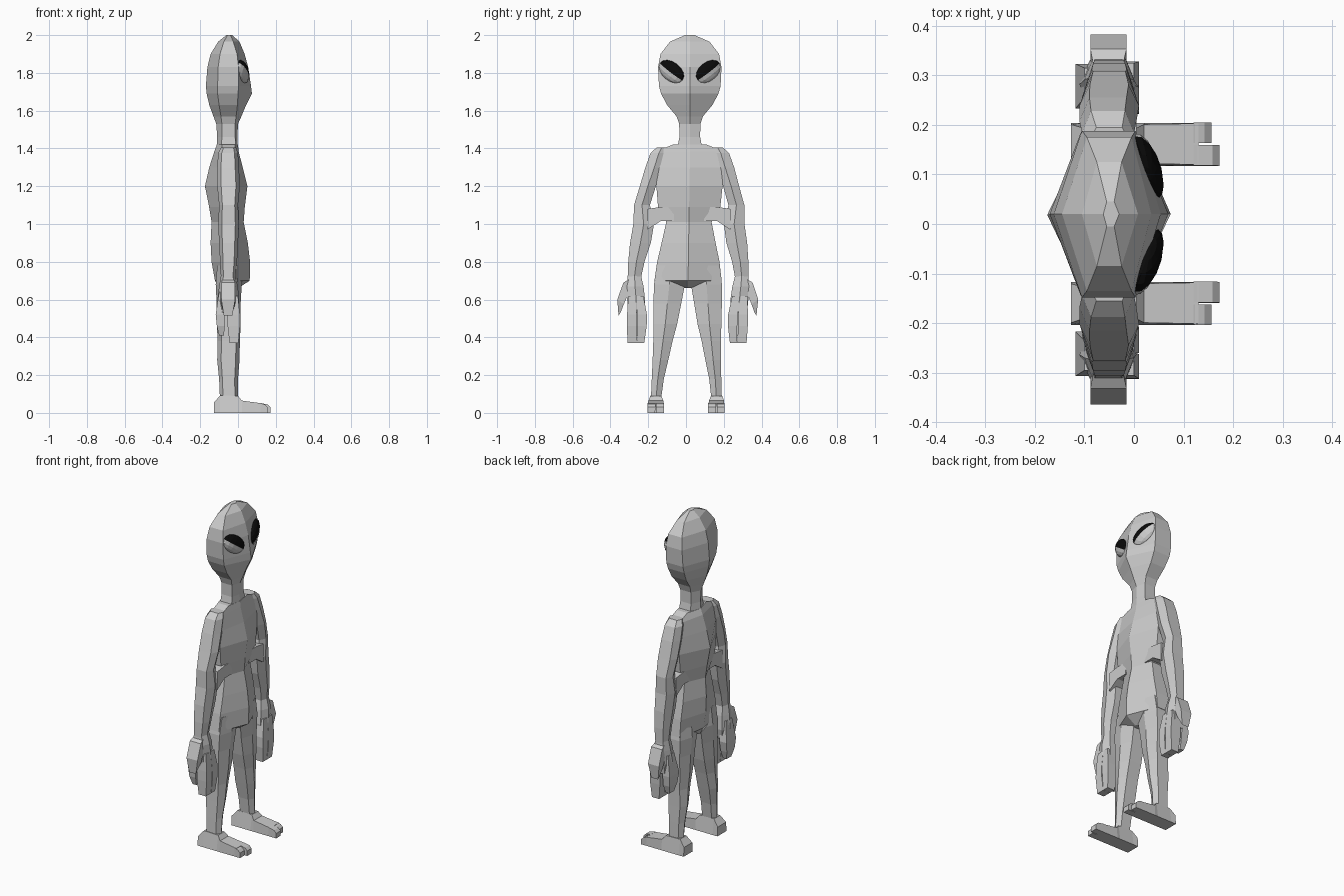
import bpy, bmesh, math
from mathutils import Vector, Matrix


def material(name, rgb):
    m = bpy.data.materials.new(name)
    m.diffuse_color = (*rgb, 1)
    return m


SKIN = material("grey skin", (0.6, 0.6, 0.6))
BLACK = material("eye black", (0.003, 0.003, 0.003))


def lean(v):
    """The body leans slightly to +y with height."""
    return Vector((v[0], v[1] + 0.02 * min(v[2], 1.3) / 1.3, v[2]))


def finish(name, bm, mats=(SKIN,)):
    bmesh.ops.recalc_face_normals(bm, faces=bm.faces)
    me = bpy.data.meshes.new(name)
    bm.to_mesh(me)
    bm.free()
    for m in mats:
        me.materials.append(m)
    ob = bpy.data.objects.new(name, me)
    bpy.context.collection.objects.link(ob)
    return ob


def loft(name, rings, side=1):
    """Skin a list of rings with equal point counts and cap both ends."""
    bm = bmesh.new()
    rows = [[bm.verts.new(lean((x, y * side, z))) for x, y, z in r] for r in rings]
    n = len(rows[0])
    for a, b in zip(rows, rows[1:]):
        for i in range(n):
            j = (i + 1) % n
            bm.faces.new((a[i], a[j], b[j], b[i]))
    bm.faces.new(rows[0])
    bm.faces.new(rows[-1])
    return finish(name, bm)


def body_ring(z, back, front, half, sb, sf):
    """Hexagon with a ridge at front and back and a flat strip on each side."""
    return [(front, 0, z), (sf, half, z), (sb, half, z),
            (back, 0, z), (sb, -half, z), (sf, -half, z)]


def limb_ring(z, y0, y1, x0, x1, flat=0.65):
    """Hexagon with flat inner and outer sides, widest in the middle."""
    c, h, m = (x0 + x1) / 2, (x1 - x0) / 2, (y0 + y1) / 2
    return [(c - h * flat, y0, z), (x0, m, z), (c - h * flat, y1, z),
            (c + h * flat, y1, z), (x1, m, z), (c + h * flat, y0, z)]


def box_ring(z, y0, y1, x0, x1):
    return [(x0, y0, z), (x0, y1, z), (x1, y1, z), (x1, y0, z)]


# Head and neck: z, back, front, half width, side strip back and front
loft("head", [body_ring(*r) for r in [
    (1.38, -0.115, 0.0, 0.07, -0.09, -0.01),
    (1.46, -0.11, -0.003, 0.055, -0.085, -0.015),
    (1.53, -0.115, 0.0, 0.056, -0.085, -0.015),
    (1.57, -0.13, 0.018, 0.07, -0.09, -0.01),
    (1.63, -0.152, 0.043, 0.12, -0.1, -0.003),
    (1.69, -0.166, 0.074, 0.152, -0.108, 0.0),
    (1.73, -0.17, 0.069, 0.163, -0.108, 0.003),
    (1.83, -0.162, 0.054, 0.168, -0.105, 0.003),
    (1.9, -0.145, 0.035, 0.155, -0.095, -0.005),
    (1.965, -0.105, 0.008, 0.105, -0.075, -0.025),
    (2.0, -0.062, -0.03, 0.025, -0.055, -0.04)]])

# Torso
loft("torso", [body_ring(*r) for r in [
    (0.66, -0.10, 0.0, 0.03, -0.08, -0.02),
    (0.70, -0.122, 0.062, 0.178, -0.09, -0.01),
    (0.80, -0.14, 0.064, 0.165, -0.09, -0.01),
    (0.90, -0.145, 0.052, 0.143, -0.09, -0.01),
    (1.01, -0.14, 0.03, 0.12, -0.085, -0.015),
    (1.09, -0.153, 0.036, 0.165, -0.09, -0.01),
    (1.20, -0.175, 0.05, 0.175, -0.09, -0.01),
    (1.30, -0.152, 0.025, 0.18, -0.09, -0.01),
    (1.385, -0.125, 0.003, 0.175, -0.085, -0.015),
    (1.42, -0.112, 0.0, 0.09, -0.085, -0.015)]])


def build_side(s, tag):
    # Arm: z, inner, outer, back, front
    loft("arm_" + tag, [limb_ring(*r) for r in [
        (1.405, 0.12, 0.175, -0.09, -0.01),
        (1.375, 0.12, 0.208, -0.105, 0.0),
        (1.30, 0.14, 0.235, -0.11, 0.005),
        (1.20, 0.178, 0.263, -0.11, 0.01),
        (1.10, 0.208, 0.292, -0.1, 0.0),
        (1.00, 0.185, 0.294, -0.105, 0.005),
        (0.90, 0.20, 0.31, -0.1, 0.0),
        (0.80, 0.232, 0.318, -0.095, -0.005),
        (0.71, 0.25, 0.32, -0.09, -0.015)]], s)

    # Web joining forearm and waist
    loft("arm_web_" + tag, [
        [(-0.1, y, a), (-0.1, y, b), (0.005, y, b), (0.005, y, a)]
        for y, a, b in [(0.08, 1.015, 1.09), (0.15, 1.015, 1.09), (0.22, 0.97, 1.08)]], s)

    # Palm, paired front fingers, back finger and outer thumb
    loft("palm_" + tag, [limb_ring(*r) for r in [
        (0.73, 0.25, 0.318, -0.09, -0.015),
        (0.67, 0.235, 0.325, -0.1, 0.0),
        (0.59, 0.225, 0.32, -0.11, 0.005),
        (0.53, 0.235, 0.315, -0.10, 0.0)]], s)
    for i, (a, b) in enumerate([(0.215, 0.264), (0.27, 0.32)]):
        shift = 0.012 if i == 0 else -0.005
        loft(f"front_finger_{i}_{tag}", [box_ring(*r) for r in [
            (0.62, 0.235 + i * 0.035, 0.27 + i * 0.045, -0.05, 0.0),
            (0.52, a, 0.268 if i == 0 else b, -0.055, 0.01),
            (0.46, a, b, -0.055, 0.01),
            (0.37, a + shift, b + min(shift, 0), -0.045, 0.002)]], s)
    loft("back_finger_" + tag, [box_ring(*r) for r in [
        (0.64, 0.245, 0.305, -0.1, -0.06),
        (0.52, 0.225, 0.315, -0.118, -0.07),
        (0.46, 0.235, 0.31, -0.112, -0.07),
        (0.41, 0.25, 0.295, -0.1, -0.075)]], s)
    loft("thumb_" + tag, [[(x0, o, zo), (x1, o, zo), (x1, i, zi), (x0, i, zi)]
         for o, zo, i, zi, x0, x1 in [
             (0.30, 0.715, 0.29, 0.64, -0.08, -0.025),
             (0.342, 0.69, 0.315, 0.63, -0.088, -0.015),
             (0.373, 0.60, 0.338, 0.575, -0.088, -0.015),
             (0.365, 0.515, 0.355, 0.53, -0.075, -0.03)]], s)

    # Leg
    loft("leg_" + tag, [limb_ring(*r) for r in [
        (0.78, 0.03, 0.16, -0.11, 0.02),
        (0.68, 0.016, 0.18, -0.118, 0.02),
        (0.58, 0.034, 0.181, -0.113, 0.014),
        (0.47, 0.054, 0.18, -0.112, 0.014),
        (0.38, 0.077, 0.179, -0.108, 0.01),
        (0.28, 0.098, 0.181, -0.11, 0.008),
        (0.18, 0.12, 0.184, -0.1, 0.0),
        (0.06, 0.135, 0.187, -0.095, 0.0)]], s)

    # Foot: x, top height, top inset
    loft("foot_" + tag, [[(x, 0.117, 0), (x, 0.117 + g, h), (x, 0.204 - g, h), (x, 0.204, 0)]
         for x, h, g in [(-0.127, 0.055, 0.004), (-0.095, 0.092, 0.014),
                         (0.0, 0.09, 0.014), (0.02, 0.065, 0.004), (0.13, 0.05, 0.002)]], s)
    for i, (a, b, tip) in enumerate([(0.117, 0.159, 0.172), (0.163, 0.204, 0.156)]):
        loft(f"toe_{i}_{tag}", [[(x, a, 0), (x, a, h), (x, b, h), (x, b, 0)]
             for x, h in [(0.12, 0.052), (tip - 0.014, 0.044), (tip, 0.03)]], s)

    # Slanted eye: black upper half, grey lower half
    bm = bmesh.new()
    bmesh.ops.create_uvsphere(bm, u_segments=14, v_segments=8, radius=1)
    bmesh.ops.scale(bm, vec=(0.03, 0.08, 0.05), verts=bm.verts)
    for f in bm.faces:
        f.material_index = 1 if f.calc_center_median().z > -0.004 else 0
    place = (Matrix.Translation((0.023, 0.02 + s * 0.096, 1.806))
             @ Matrix.Rotation(s * math.radians(20), 4, 'Z')
             @ Matrix.Rotation(s * math.radians(36), 4, 'X'))
    bmesh.ops.transform(bm, matrix=place, verts=bm.verts)
    finish("eye_" + tag, bm, (SKIN, BLACK))


build_side(1, "left")
build_side(-1, "right")
